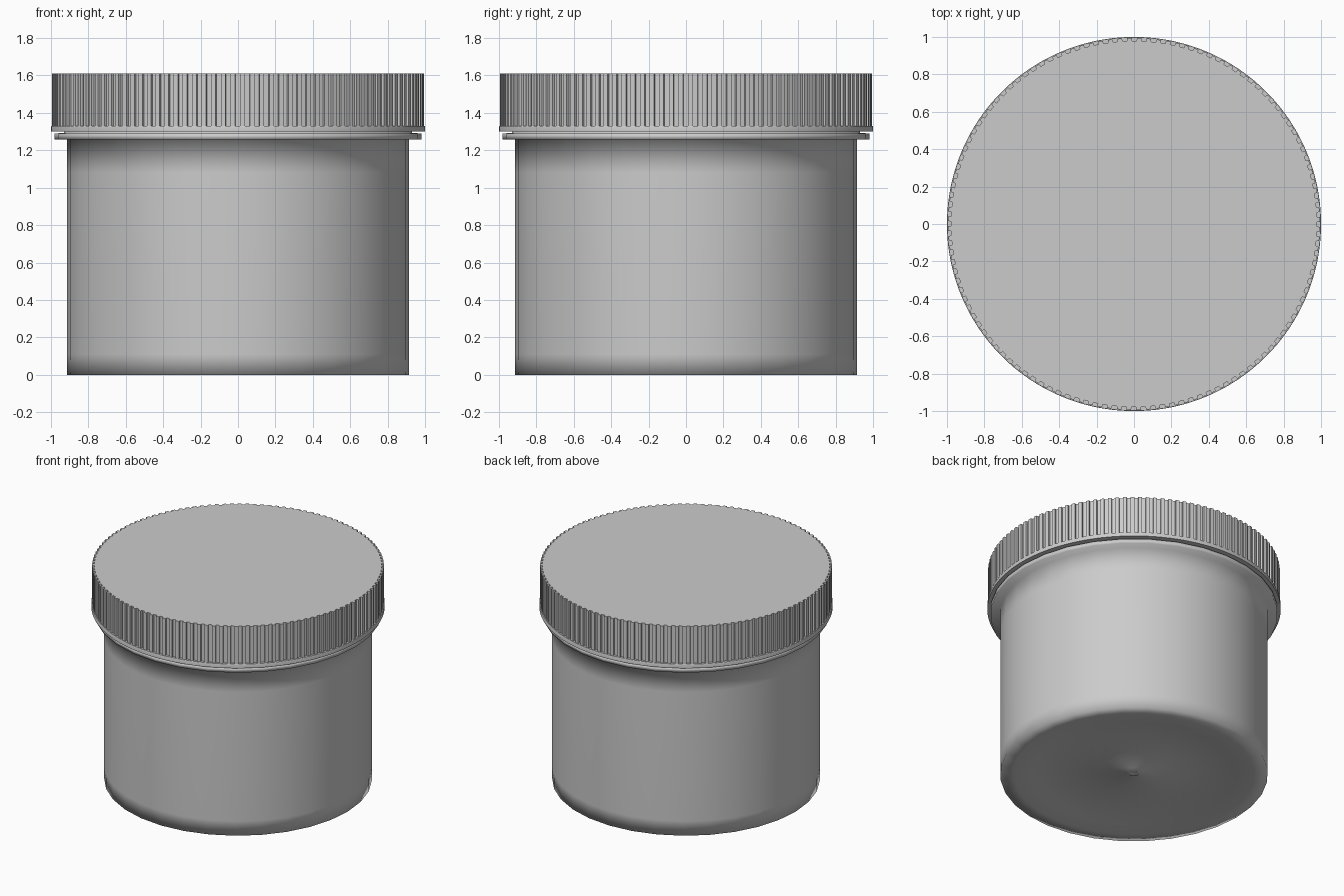
import bpy, bmesh, math

if "Cube" in bpy.data.objects:
    bpy.data.objects.remove(bpy.data.objects["Cube"])

def loft(name, rings, angles, smooth_angle):
    """Skin a list of (radius_or_list, z) rings; both ends are closed."""
    bm = bmesh.new()
    n = len(angles)
    loops = []
    for r, z in rings:
        radii = r if isinstance(r, list) else [r] * n
        loops.append([bm.verts.new((q * math.cos(a), q * math.sin(a), z))
                      for q, a in zip(radii, angles)])
    for lo, hi in zip(loops, loops[1:]):
        for i in range(n):
            j = (i + 1) % n
            bm.faces.new((lo[i], lo[j], hi[j], hi[i]))
    bm.faces.new(loops[0])
    bm.faces.new(loops[-1])
    bmesh.ops.recalc_face_normals(bm, faces=bm.faces)
    mesh = bpy.data.meshes.new(name)
    bm.to_mesh(mesh)
    bm.free()
    obj = bpy.data.objects.new(name, mesh)
    bpy.context.collection.objects.link(obj)
    bpy.ops.object.select_all(action='DESELECT')
    obj.select_set(True)
    bpy.context.view_layer.objects.active = obj
    if smooth_angle is None:
        bpy.ops.object.shade_smooth()
    else:
        bpy.ops.object.shade_smooth_by_angle(angle=math.radians(smooth_angle))
    return obj

# Jar: dimpled base, wall, shoulder ring, neck, then the inside of the cup
jar_profile = [
    (0.02, 0.012), (0.035, 0.006), (0.055, 0.02),
    (0.64, 0.02), (0.70, 0.008), (0.82, 0.0), (0.913, 0.0),
    (0.915, 0.11), (0.915, 1.08), (0.915, 1.257),
    (0.98, 1.257), (0.98, 1.29), (0.93, 1.293),
    (0.93, 1.55), (0.87, 1.55), (0.87, 0.10), (0.80, 0.06), (0.05, 0.06),
]
SIDES = 32
loft("jar", jar_profile, [2 * math.pi * i / SIDES for i in range(SIDES)], None)

# Screw lid: flat top, grip ribs, flange at the bottom, hollow underneath
RIBS = 120
GROOVE, RIB = 0.979, 0.994
angles, radii = [], []
for i in range(RIBS):
    for t, r in ((-0.27, GROOVE), (0.20, GROOVE), (0.23, RIB), (0.70, RIB)):
        angles.append(2 * math.pi * (i + t) / RIBS)
        radii.append(r)
lid_rings = [(radii, 1.61), (radii, 1.33), (0.998, 1.33), (1.0, 1.325),
             (1.0, 1.30), (0.95, 1.30), (0.95, 1.56)]
loft("screw_lid", lid_rings, angles, 30)
